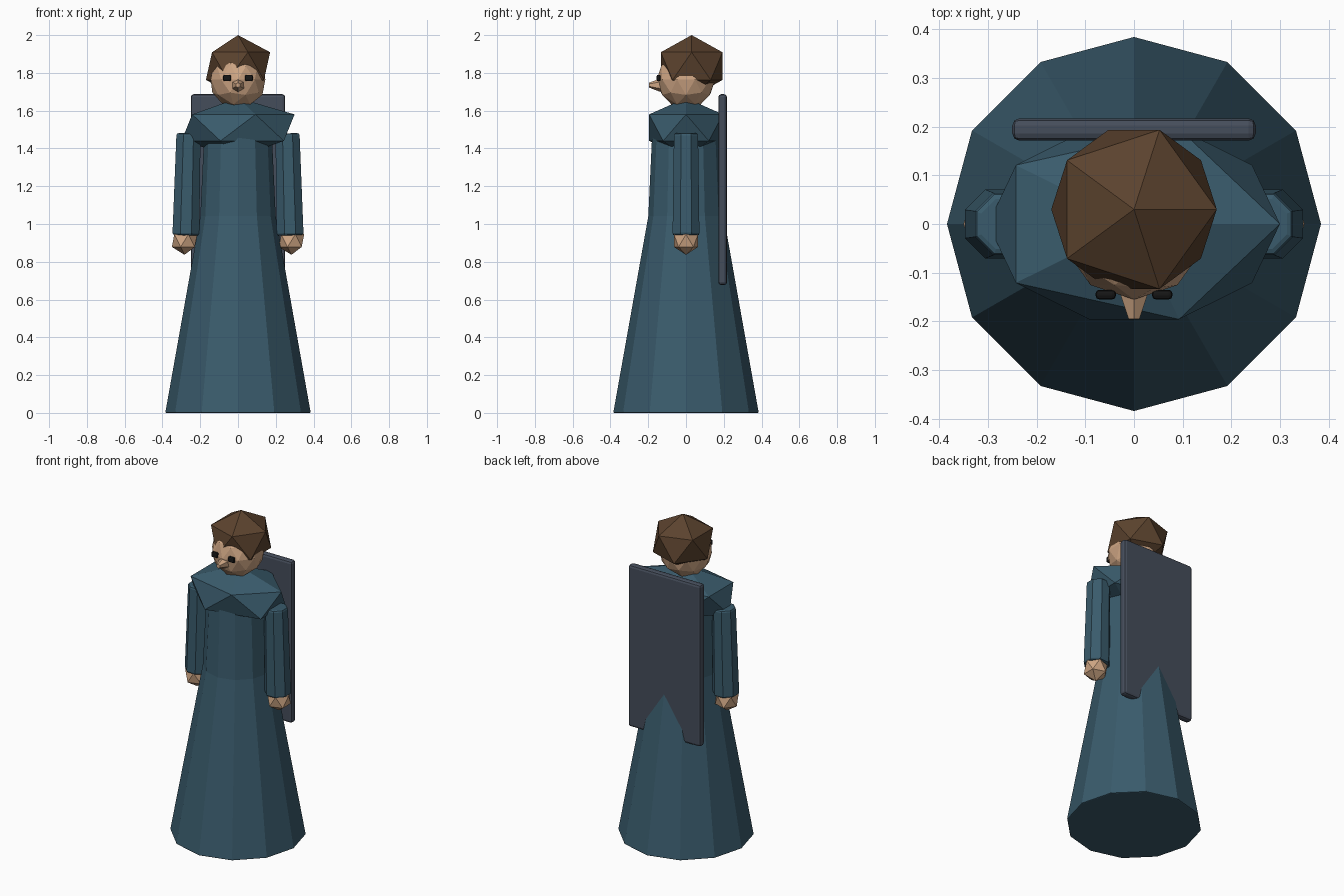
import bpy, math
from mathutils import Vector

if "Cube" in bpy.data.objects:
    bpy.data.objects.remove(bpy.data.objects["Cube"])


def material(name, rgb):
    m = bpy.data.materials.new(name)
    m.diffuse_color = (*rgb, 1)
    m.use_nodes = True
    m.node_tree.nodes["Principled BSDF"].inputs["Base Color"].default_value = m.diffuse_color
    return m


cloth = material("cloth", (0.042, 0.105, 0.15))
skin = material("skin", (0.62, 0.38, 0.23))
brown = material("brown", (0.105, 0.055, 0.027))
slate = material("slate", (0.06, 0.075, 0.105))
black = material("black", (0.008, 0.008, 0.008))


def finish(name, mat, bevel=0, segments=2):
    ob = bpy.context.object
    ob.name = name
    ob.data.materials.append(mat)
    if bevel:
        b = ob.modifiers.new("bevel", 'BEVEL')
        b.width, b.segments = bevel, segments
        b.limit_method = 'ANGLE'
        b.angle_limit = math.radians(50)
    return ob


def ball(name, mat, loc, scale, level=1):
    bpy.ops.mesh.primitive_ico_sphere_add(subdivisions=level, radius=1, location=loc)
    ob = finish(name, mat)
    ob.scale = scale
    return ob


def box(name, mat, loc, size, bevel):
    bpy.ops.mesh.primitive_cube_add(size=1, location=loc)
    bpy.context.object.scale = size
    bpy.ops.object.transform_apply(location=False, rotation=False, scale=True)
    return finish(name, mat, bevel)


def taper(name, mat, start, end, r1, r2, sides, turn=0, bevel=0):
    a, b = Vector(start), Vector(end)
    bpy.ops.mesh.primitive_cone_add(vertices=sides, radius1=r1, radius2=r2,
                                    depth=(b - a).length, rotation=(0, 0, turn))
    bpy.ops.object.transform_apply(location=False, rotation=True, scale=False)
    ob = finish(name, mat, bevel)
    ob.location = (a + b) / 2
    ob.rotation_euler = Vector((0, 0, 1)).rotation_difference(b - a).to_euler()
    return ob


# Robe: flared skirt and upper body
taper("skirt", cloth, (0, 0, 0), (0, 0, 1.05), 0.385, 0.198, 12, bevel=0.006)
taper("torso", cloth, (0, 0, 1.03), (0, 0, 1.5), 0.2, 0.178, 12)

# Faceted shoulder mantle
ball("mantle", cloth, (0, 0, 1.51), (0.335, 0.23, 0.157))

# Head, hair and nose
ball("head", skin, (0, 0, 1.765), (0.152, 0.155, 0.155), 2)
ball("hair", brown, (0, 0.03, 1.836), (0.19, 0.192, 0.164))
taper("nose", skin, (0, -0.135, 1.735), (0, -0.195, 1.735), 0.036, 0.013, 6)

# Paired eyes, sleeves and hands
for side, s in (("left", -1), ("right", 1)):
    box(side + "_eye", black, (s * 0.058, -0.145, 1.773), (0.042, 0.02, 0.034), 0.008)
    taper(side + "_sleeve", cloth, (s * 0.276, 0, 0.94), (s * 0.262, 0, 1.48),
          0.077, 0.069, 8, math.pi / 8, 0.012)
    ball(side + "_hand", skin, (s * 0.283, 0, 0.912), (0.075, 0.075, 0.075))

# Flat board carried on the back
box("back_board", slate, (0, 0.194, 1.182), (0.5, 0.046, 1.01), 0.015)
